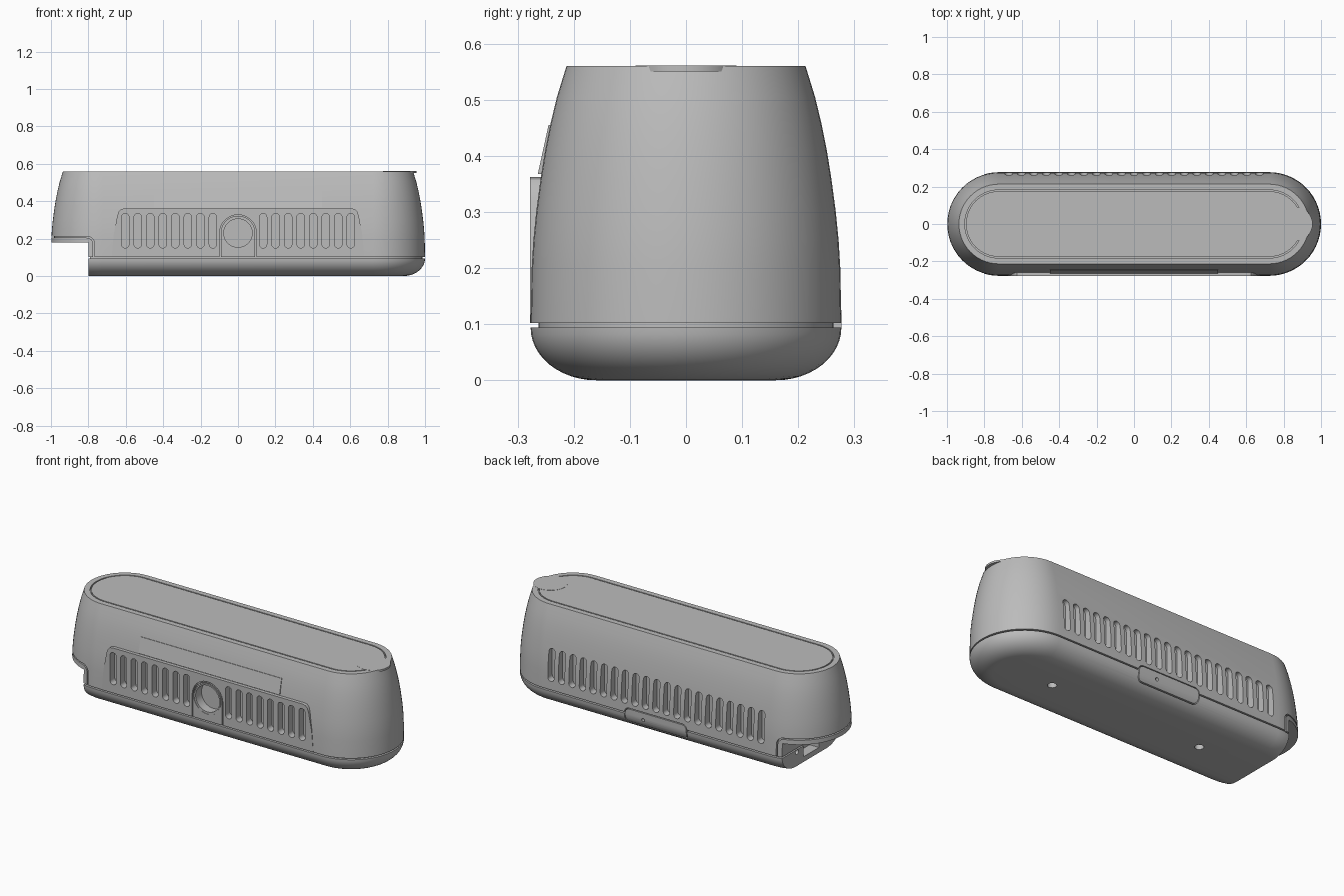
import bpy, bmesh
from math import sin, cos, pi, radians

old = bpy.data.objects.get("Cube")
if old:
    bpy.data.objects.remove(old, do_unlink=True)

grey = bpy.data.materials.new("plain grey")
grey.use_nodes = True
colour = (0.5, 0.5, 0.5, 1)
grey.diffuse_color = colour
grey.node_tree.nodes["Principled BSDF"].inputs["Base Color"].default_value = colour

HALF = 0.723   # distance from middle to centre of each round end
RAD = 0.277    # widest radius of the round ends


def finish(name, bm):
    bmesh.ops.recalc_face_normals(bm, faces=bm.faces)
    mesh = bpy.data.meshes.new(name)
    bm.to_mesh(mesh)
    bm.free()
    mesh.materials.append(grey)
    obj = bpy.data.objects.new(name, mesh)
    bpy.context.collection.objects.link(obj)
    return obj


def stadium(half, r, steps=28):
    """Capsule outline lying along the first axis."""
    pts = []
    for side, start in ((1, -pi / 2), (-1, pi / 2)):
        for i in range(steps + 1):
            a = start + pi * i / steps
            pts.append((side * half + r * cos(a), r * sin(a)))
    return pts


def loft(name, rings, hollow=False):
    """Stack capsule outlines of (radius, height)."""
    bm = bmesh.new()
    loops = [[bm.verts.new((x, y, z)) for x, y in stadium(HALF, r)] for r, z in rings]
    pairs = list(zip(loops, loops[1:]))
    if hollow:
        pairs.append((loops[-1], loops[0]))
    else:
        bm.faces.new(loops[0])
        bm.faces.new(loops[-1])
    for a, b in pairs:
        for i in range(len(a)):
            j = (i + 1) % len(a)
            bm.faces.new((a[i], a[j], b[j], b[i]))
    return finish(name, bm)


def prism(name, outlines, lo, hi, axis="y"):
    """Extrude flat outlines from lo to hi along an axis."""
    place = {"x": lambda u, v, w: (w, u, v),
             "y": lambda u, v, w: (u, w, v),
             "z": lambda u, v, w: (u, v, w)}[axis]
    bm = bmesh.new()
    for pts in outlines:
        a = [bm.verts.new(place(u, v, lo)) for u, v in pts]
        b = [bm.verts.new(place(u, v, hi)) for u, v in pts]
        bm.faces.new(a)
        bm.faces.new(b)
        for i in range(len(a)):
            j = (i + 1) % len(a)
            bm.faces.new((a[i], a[j], b[j], b[i]))
    return finish(name, bm)


def rect(x0, x1, z0, z1):
    return [(x0, z0), (x1, z0), (x1, z1), (x0, z1)]


def circle(x, z, r, n=40):
    return [(x + r * cos(2 * pi * i / n), z + r * sin(2 * pi * i / n)) for i in range(n)]


def rounded(x0, x1, z0, z1, r, n=8):
    pts = []
    for k, (x, z) in enumerate(rect(x0 + r, x1 - r, z0 + r, z1 - r)):
        for i in range(n + 1):
            a = pi + (k + i / n) * pi / 2
            pts.append((x + r * cos(a), z + r * sin(a)))
    return pts


def combine(target, tool, mode="DIFFERENCE"):
    mod = target.modifiers.new("cut", "BOOLEAN")
    mod.operation, mod.solver, mod.object = mode, "EXACT", tool
    bpy.context.view_layer.objects.active = target
    bpy.ops.object.modifier_apply(modifier=mod.name)


def cut(targets, tool):
    for t in targets:
        combine(t, tool)
    bpy.data.objects.remove(tool, do_unlink=True)


def groove(outer, inner, lo, hi):
    tool = prism("groove", [outer], lo, hi)
    cut([tool], prism("groove_core", [inner], lo - 0.1, hi + 0.1))
    return tool


# Tapered shell, rounded base, and a recessed core that fills the seam
taper = [(0, 0.102), (0.002, 0.2), (0.005, 0.25), (0.010, 0.3), (0.018, 0.36),
         (0.026, 0.41), (0.035, 0.455), (0.047, 0.505), (0.064, 0.56)]
wall = [(RAD - d, z) for d, z in taper]
shell = loft("shell", wall)
lip = loft("notch_lip", wall[:4])
core = loft("core", [(RAD - 0.014, 0.07), (RAD - 0.016, 0.2), (RAD - 0.021, 0.26)])
base = loft("base", [(0.16 + 0.117 * sin(pi * i / 24), 0.094 * (1 - cos(pi * i / 24)))
                     for i in range(13)])

# Notch under one end, with a thin lip following its edge
cut([shell], prism("notch", [rounded(-1.3, -0.767, -0.3, 0.212, 0.04)], -0.5, 0.5))
edge = prism("lip_area", [rounded(-1.3, -0.775, -0.3, 0.205, 0.034)], -0.5, 0.5)
combine(lip, edge, "INTERSECT")
bpy.data.objects.remove(edge, do_unlink=True)
cut([lip, base], prism("notch", [rect(-1.3, -0.8, -0.3, 0.18)], -0.5, 0.5))
cut([core], prism("notch", [rect(-1.3, -0.79, -0.3, 0.19)], -0.5, 0.5))

# Socket and screw holes in the notch wall
parts = [shell, lip, core, base]
cut(parts, prism("socket", [rect(-0.07, 0.07, 0.03, 0.15)], -0.9, -0.74, "x"))
cut(parts, prism("screws", [circle(s * 0.13, 0.08, 0.014, 16) for s in (-1, 1)],
                 -0.9, -0.75, "x"))

# Flat front panel, fading into the curved shell
half_panel = [(0.675, 0.102), (0.665, 0.22), (0.645, 0.325), (0.637, 0.346),
              (0.625, 0.358), (0.605, 0.362)]
panel = prism("front_panel", [half_panel + [(-x, z) for x, z in reversed(half_panel)]],
              -0.278, -0.22)

# Vent slots, front in two groups and back in one row
PITCH = 0.067


def slots(numbers):
    return [[(n * PITCH + v, 0.2425 + u) for u, v in stadium(0.0725, 0.02, 10)]
            for n in numbers]


front = [n for n in range(-9, 10) if abs(n) > 1]
cut([shell, core, panel], prism("front_slots", slots(front), -0.35, -0.235))
cut([shell, core], prism("back_slots", slots(range(-10, 11)), 0.235, 0.35))

# Round front port inside an arched outline


def arch(r, bottom):
    top = [(r * cos(pi * i / 24), 0.23 + r * sin(pi * i / 24)) for i in range(25)]
    return top + [(-r, bottom), (r, bottom)]


cut([panel, shell], groove(arch(0.098, 0.09), arch(0.092, 0.08), -0.3, -0.268))
cut([panel, shell, core], prism("port", [circle(0, 0.23, 0.076)], -0.35, -0.225))
cut([panel], groove(circle(0, 0.23, 0.089), circle(0, 0.23, 0.084), -0.3, -0.27))

# Slim sloping strip above the panel
prism("front_strip", [[(-0.2, 0.368), (-0.264, 0.368), (-0.245, 0.455), (-0.2, 0.455)]],
      -0.45, 0.45, "x")

# Latch outlined across the back seam, with a pin hole
latch = rounded(-0.2, 0.2, 0.04, 0.13, 0.03)
latch_plate = loft("back_latch", [(r, z) for r, z in
                                  [(0.16 + 0.117 * sin(pi * i / 24),
                                    0.094 * (1 - cos(pi * i / 24))) for i in range(13)]]
                   + [(RAD, 0.14)])
inner = prism("latch_area", [rounded(-0.195, 0.195, 0.045, 0.125, 0.026)], 0.22, 0.4)
combine(latch_plate, inner, "INTERSECT")
bpy.data.objects.remove(inner, do_unlink=True)
cut([shell, core, base], prism("latch_pocket", [latch], 0.225, 0.4))
cut([latch_plate], prism("pin_hole", [circle(0.08, 0.085, 0.01, 16)], 0.24, 0.4))

# Lid seam and thumb tab on top, screw holes underneath
cut([shell], loft("lid_seam", [(0.182, 0.548), (0.182, 0.6), (0.175, 0.6), (0.175, 0.548)],
                  hollow=True))
prism("lid_tab", [circle(0.865, 0, 0.09, 48)], 0.55, 0.561, "z")
cut([base], prism("base_holes", [circle(x, 0, 0.024, 24) for x in (-0.43, 0.54)],
                  -0.1, 0.03, "z"))

# Smooth the curves, keep the hard edges
for obj in bpy.context.scene.objects:
    obj.select_set(obj.type == "MESH" and grey.name in obj.data.materials)
bpy.context.view_layer.objects.active = shell
bpy.ops.object.shade_smooth_by_angle(angle=radians(30))
